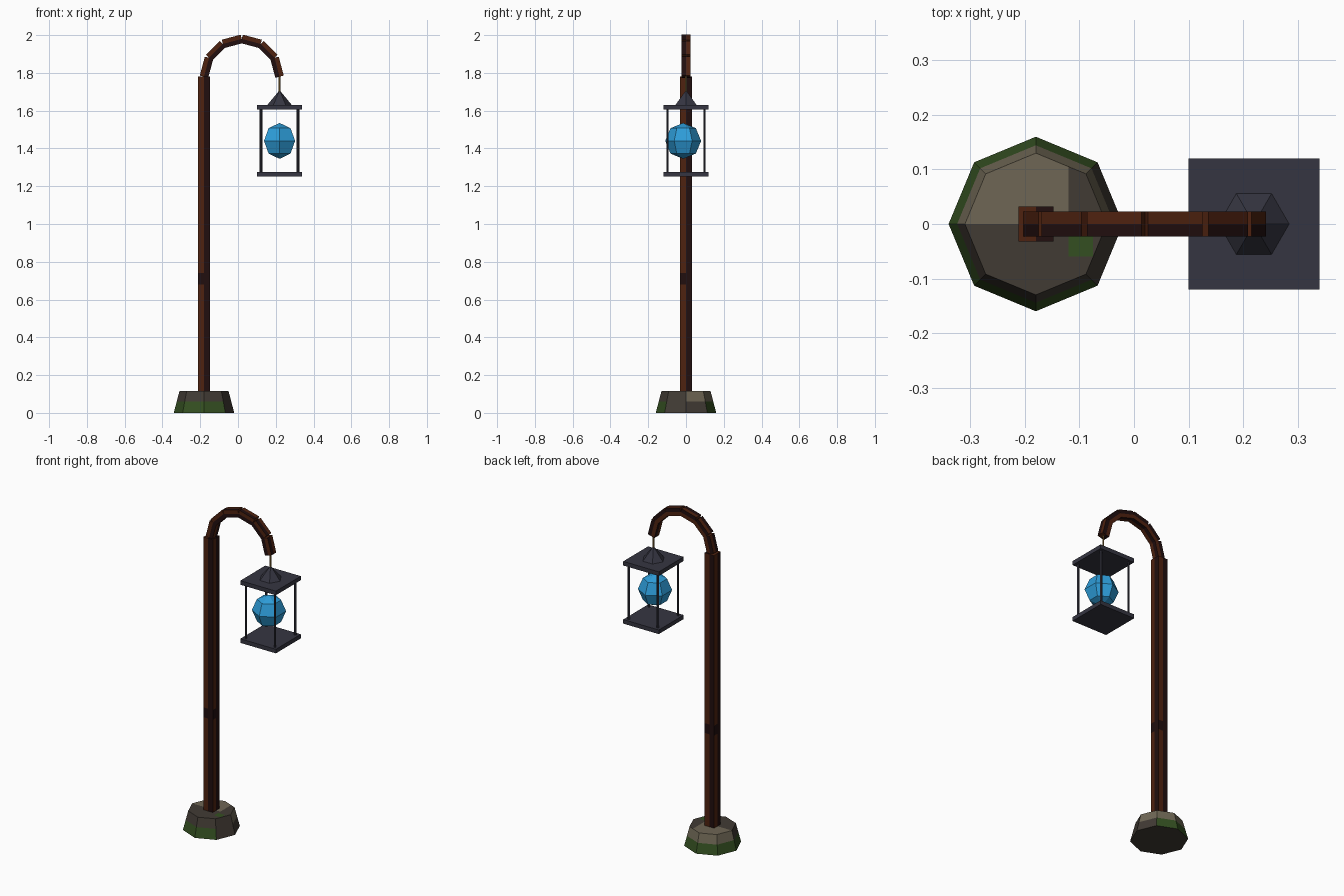
import bpy, bmesh, math
from mathutils import Matrix, Vector

cube = bpy.data.objects.get("Cube")
if cube:
    bpy.data.objects.remove(cube, do_unlink=True)


def material(name, rgb):
    m = bpy.data.materials.new(name)
    m.use_nodes = True
    m.diffuse_color = (*rgb, 1)
    bsdf = next(n for n in m.node_tree.nodes if n.type == 'BSDF_PRINCIPLED')
    bsdf.inputs["Base Color"].default_value = (*rgb, 1)
    return m


light_wood = material("light_wood", (0.078, 0.016, 0.005))
dark_wood = material("dark_wood", (0.015, 0.0045, 0.0045))
light_stone = material("light_stone", (0.156, 0.133, 0.089))
dark_stone = material("dark_stone", (0.053, 0.043, 0.034))
moss = material("moss", (0.034, 0.078, 0.015))
iron = material("dark_iron", (0.036, 0.036, 0.053))
brass = material("brass", (0.27, 0.16, 0.04))
glow = material("blue_glow", (0.027, 0.34, 0.70))


def finish(name, bm, mats, matrix=Matrix()):
    mesh = bpy.data.meshes.new(name)
    bm.to_mesh(mesh)
    bm.free()
    for m in mats:
        mesh.materials.append(m)
    obj = bpy.data.objects.new(name, mesh)
    obj.matrix_world = matrix
    bpy.context.scene.collection.objects.link(obj)
    return obj


def cut(bm, faces, co, normal):
    geom = set(faces)
    for f in faces:
        geom.update(f.edges)
        geom.update(f.verts)
    bmesh.ops.bisect_plane(bm, geom=list(geom), plane_co=co, plane_no=normal, dist=1e-5)


def two_tone_beam(name, width, length, matrix, knot=None):
    """Square beam whose every side is light on its left half and dark on its right."""
    bm = bmesh.new()
    bmesh.ops.create_cube(bm, size=1, matrix=Matrix.Diagonal((width, width, length, 1)))
    for normal in ((1, 0, 0), (0, 1, 0)):
        cut(bm, bm.faces[:], (0, 0, 0), normal)
    for z in knot or ():
        cut(bm, bm.faces[:], (0, 0, z), (0, 0, 1))
    bm.normal_update()
    for f in bm.faces:
        c = f.calc_center_median()
        side = Vector((0, 0, 1)).cross(f.normal)
        if side.length < 0.5:
            side = Vector((1, 0, 0))
        in_knot = knot and knot[0] < c.z < knot[1]
        f.material_index = 1 if c.dot(side) > 0 or in_knot else 0
    return finish(name, bm, [light_wood, dark_wood], matrix)


def box(name, size, center, mat):
    bm = bmesh.new()
    bmesh.ops.create_cube(bm, size=1, matrix=Matrix.Diagonal((*size, 1)))
    finish(name, bm, [mat], Matrix.Translation(center))


def cone(name, sides, r1, r2, z1, z2, x, y, mat):
    bm = bmesh.new()
    bmesh.ops.create_cone(bm, cap_ends=True, segments=sides, radius1=r1, radius2=r2, depth=z2 - z1)
    bmesh.ops.rotate(bm, verts=bm.verts, matrix=Matrix.Rotation(math.pi / 2, 3, 'Z'))
    finish(name, bm, [mat], Matrix.Translation((x, y, (z1 + z2) / 2)))


POST_X, LAMP_X = -0.18, 0.22

# Stone foot: tapered octagon with a mossy lower band
FOOT_H, BAND = 0.115, 0.06
bm = bmesh.new()
bmesh.ops.create_cone(bm, cap_ends=True, segments=8, radius1=0.16, radius2=0.13,
                      depth=FOOT_H, matrix=Matrix.Translation((0, 0, FOOT_H / 2)))
cut(bm, bm.faces[:], (0, 0, BAND), (0, 0, 1))


def top_faces():
    bm.normal_update()
    return [f for f in bm.faces if f.normal.z > 0.9]


for co, normal in (((0, 0, 0), (0, 1, 0)), ((0.06, 0, 0), (1, 0, 0)),
                   ((0.105, 0, 0), (1, 0, 0)), ((0, -0.02, 0), (0, 1, 0)),
                   ((0, -0.06, 0), (0, 1, 0))):
    cut(bm, top_faces(), co, normal)
bm.normal_update()
for f in bm.faces:
    c = f.calc_center_median()
    if f.normal.z > 0.9:
        patch = 0.06 < c.x < 0.105 and -0.06 < c.y < -0.02
        f.material_index = 2 if patch else 0 if c.y > 0 and c.x < 0.06 else 1
    elif f.normal.z < -0.9:
        f.material_index = 1
    elif c.z < BAND:
        f.material_index = 1 if c.x > 0.12 else 2
    else:
        f.material_index = 0 if c.y > 0 else 1
finish("stone_foot", bm, [light_stone, dark_stone, moss], Matrix.Translation((POST_X, 0, 0)))

# Post with a dark knot
POST_TOP = 1.78
post_len = POST_TOP - 0.1
mid = POST_TOP - post_len / 2
two_tone_beam("post", 0.064, post_len, Matrix.Translation((POST_X, 0, mid)),
              knot=(0.68 - mid, 0.74 - mid))

# Arched arm made of straight blocks
RADIUS, BLOCKS = 0.2, 6
step = math.pi / BLOCKS
for i in range(BLOCKS):
    a = (i + 0.5) * step
    r = RADIUS * math.cos(step / 2)
    pos = (POST_X + RADIUS - r * math.cos(a), 0, POST_TOP + r * math.sin(a))
    two_tone_beam(f"arm_block_{i + 1}", 0.046, 2 * RADIUS * math.sin(step / 2),
                  Matrix.Translation(pos) @ Matrix.Rotation(a, 4, 'Y'))

# Lantern frame
cone("hanger", 6, 0.005, 0.005, 1.69, 1.81, LAMP_X, 0, brass)
cone("lantern_cap", 6, 0.065, 0.003, 1.63, 1.705, LAMP_X, 0, iron)
for name, z in (("lantern_roof", 1.618), ("lantern_floor", 1.263)):
    box(name, (0.24, 0.24, 0.025), (LAMP_X, 0, z), iron)
for sx in (-1, 1):
    for sy in (-1, 1):
        label = ("front" if sy < 0 else "back") + ("_left" if sx > 0 else "_right")
        cone(f"lantern_rod_{label}", 6, 0.007, 0.007, 1.265, 1.615,
             LAMP_X + sx * 0.098, sy * 0.098, iron)

# Glowing orb
bm = bmesh.new()
bmesh.ops.create_uvsphere(bm, u_segments=6, v_segments=4, radius=0.095)
orb = finish("orb", bm, [glow], Matrix.Translation((LAMP_X, -0.015, 1.44)))
